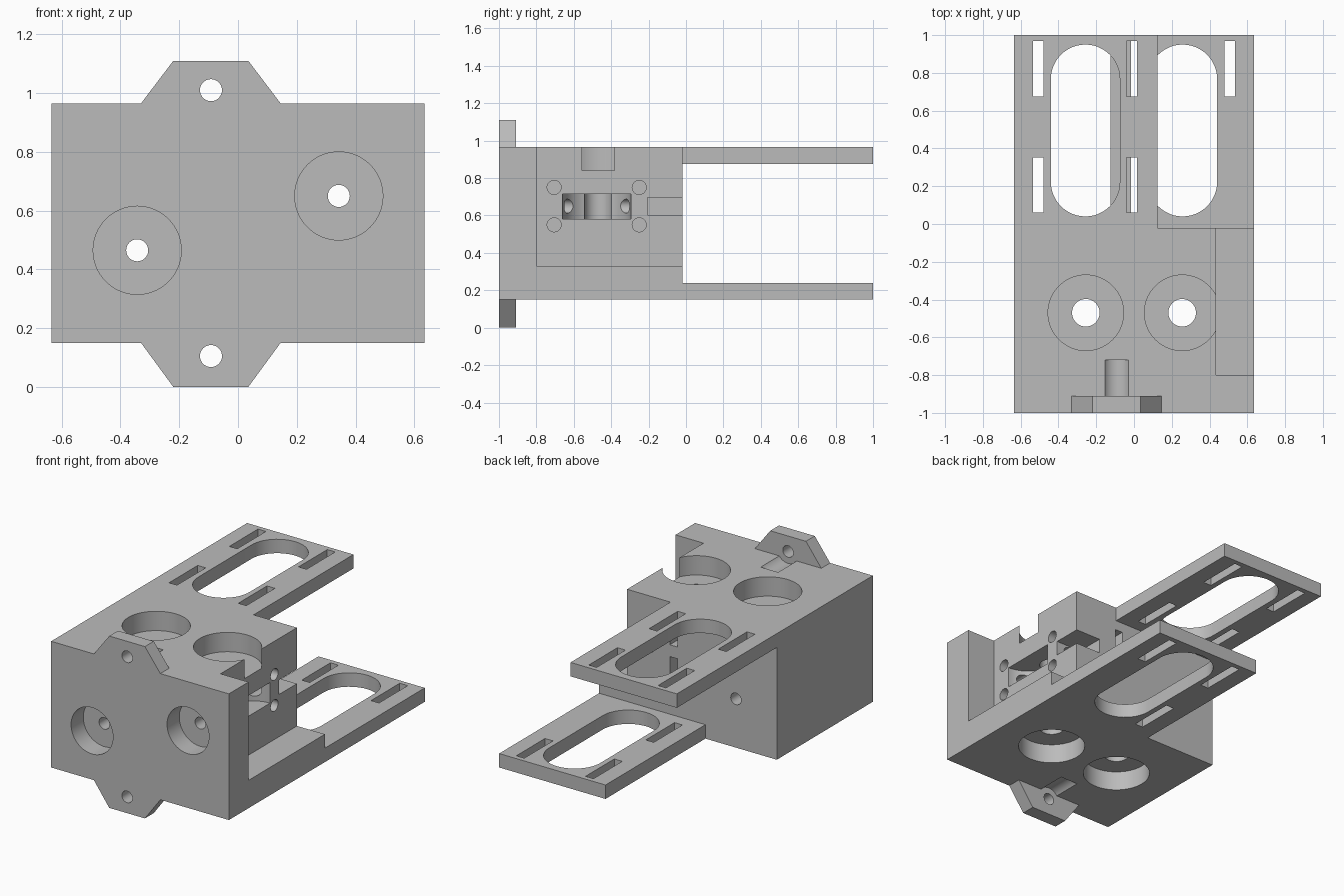
import bpy, bmesh, math
from mathutils import Matrix, Vector

old = bpy.data.objects.get("Cube")
if old:
    bpy.data.objects.remove(old, do_unlink=True)

grey = bpy.data.materials.new("plain grey")
grey.use_nodes = True
colour = (0.5, 0.5, 0.5, 1)
grey.diffuse_color = colour
grey.node_tree.nodes["Principled BSDF"].inputs["Base Color"].default_value = colour

LEFT, BOTTOM, TOP, BACK = 0.635, 0.15, 0.965, -0.02
MID = (BOTTOM + TOP) / 2
OUT = 1.2  # far enough to pass any outer face
# Half turn about the lengthwise axis of the block
TURN = Matrix.Translation((0, 0, MID)) @ Matrix.Rotation(math.pi, 4, "Y") @ Matrix.Translation((0, 0, -MID))


def make_object(name, bm):
    bmesh.ops.recalc_face_normals(bm, faces=bm.faces)
    mesh = bpy.data.meshes.new(name)
    bm.to_mesh(mesh)
    bm.free()
    mesh.materials.append(grey)
    ob = bpy.data.objects.new(name, mesh)
    bpy.context.collection.objects.link(ob)
    return ob


def box(x, y, z):
    bm = bmesh.new()
    bmesh.ops.create_cube(bm, size=1)
    for v in bm.verts:
        v.co = [r[0] if c < 0 else r[1] for c, r in zip(v.co, (x, y, z))]
    return bm


def prism(points, depth, axis):
    """Extrude a closed outline of 3D points along an axis vector."""
    bm = bmesh.new()
    face = bm.faces.new([bm.verts.new(p) for p in points])
    out = bmesh.ops.extrude_face_region(bm, geom=[face])
    moved = [g for g in out["geom"] if isinstance(g, bmesh.types.BMVert)]
    bmesh.ops.translate(bm, verts=moved, vec=Vector(axis) * depth)
    return bm


def rod(axis, a, b, span, r, sides=48):
    """Cylinder along an axis; a and b place it on the other two axes."""
    pts = []
    for i in range(sides):
        t = 2 * math.pi * i / sides
        p = [a + r * math.cos(t), b + r * math.sin(t)]
        p.insert(axis, span[0])
        pts.append(p)
    return prism(pts, span[1] - span[0], [float(i == axis) for i in range(3)])


def stadium(x, y, z):
    """Upright cutter with two round ends."""
    r, cx = (x[1] - x[0]) / 2, (x[0] + x[1]) / 2
    pts = []
    for cy, start in ((y[1] - r, 0), (y[0] + r, math.pi)):
        for i in range(25):
            t = start + math.pi * i / 24
            pts.append((cx + r * math.cos(t), cy + r * math.sin(t), z[0]))
    return prism(pts, z[1] - z[0], (0, 0, 1))


def cut(target, bm, twin=True):
    """Cut a shape out of the target, then again after a half turn."""
    shapes = [bm]
    if twin:
        copy = bm.copy()
        copy.transform(TURN)
        shapes.append(copy)
    for shape in shapes:
        cutter = make_object("cutter", shape)
        cutter.hide_render = True
        mod = target.modifiers.new("cut", "BOOLEAN")
        mod.operation, mod.solver, mod.object = "DIFFERENCE", "EXACT", cutter
        graph = bpy.context.evaluated_depsgraph_get()
        graph.update()
        mesh = bpy.data.meshes.new_from_object(target.evaluated_get(graph))
        target.modifiers.clear()
        target.data = mesh
        bpy.data.objects.remove(cutter, do_unlink=True)


# Main block with a long plate at top right and bottom left
body = make_object("main_block", box((-LEFT, LEFT), (-1, 1), (BOTTOM, TOP)))
cut(body, box((-OUT, OUT), (BACK, OUT), (0.24, 0.875)), twin=False)
cut(body, box((0.125, OUT), (BACK, OUT), (0.5, OUT)))

# Side recess above the ledge
cut(body, box((0.435, OUT), (-0.8, 0.0), (0.33, OUT)))

# Plate openings: one long round-ended hole and four slots
cut(body, stadium((-0.44, -0.075), (0.04, 0.95), (0.8, OUT)))
for x in (-0.535, -0.04):
    for y in (0.06, 0.675):
        cut(body, box((x, x + 0.057), (y, y + 0.293), (0.8, OUT)))

# Upright shaft bores and the wide seats at their ends
for x in (-0.255, 0.255):
    cut(body, rod(2, x, -0.47, (0, OUT), 0.073), twin=False)
    cut(body, rod(2, x, -0.47, (0.84, OUT), 0.2, 64))

# Lengthwise bore, front seat, back notch and side roller pocket
cut(body, rod(1, 0.343, 0.65, (-OUT, 0.1), 0.0375, 32))
cut(body, rod(1, 0.343, 0.65, (-OUT, -0.875), 0.15, 64))
cut(body, box((0.255, 0.5), (-0.205, 0.1), (0.603, 0.697)))
cut(body, rod(2, 0.437, -0.477, (0.582, 0.715), 0.183, 64))

# Side screw holes and the nut slots open at the back
for z in (0.55, 0.75):
    for y in (-0.705, -0.25):
        cut(body, rod(0, y, z, (0.03, 0.6), 0.0375, 32))
    cut(body, box((0.075, 0.13), (-0.32, 0.1), (z - 0.062, z + 0.062)))

# Screw head channels behind the tabs
for z in (1.01, 0.105):
    cut(body, rod(1, -0.092, z, (-0.91, -0.72), 0.077), twin=False)

# Mounting tabs above and below the front face
tabs = []
for name, base, tip, hole in (("top_tab", TOP, 1.11, 1.01), ("bottom_tab", BOTTOM, 0, 0.105)):
    outline = [(-0.33, base), (0.145, base), (0.035, tip), (-0.22, tip)]
    tab = make_object(name, prism([(x, -1, z) for x, z in outline], 0.09, (0, 1, 0)))
    cut(tab, rod(1, -0.092, hole, (-OUT, -0.8), 0.0375, 32), twin=False)
    tabs.append(tab)

# Smooth round walls, crisp corners
bpy.ops.object.select_all(action="DESELECT")
for ob in [body] + tabs:
    ob.select_set(True)
bpy.context.view_layer.objects.active = body
bpy.ops.object.shade_smooth_by_angle(angle=math.radians(30))
